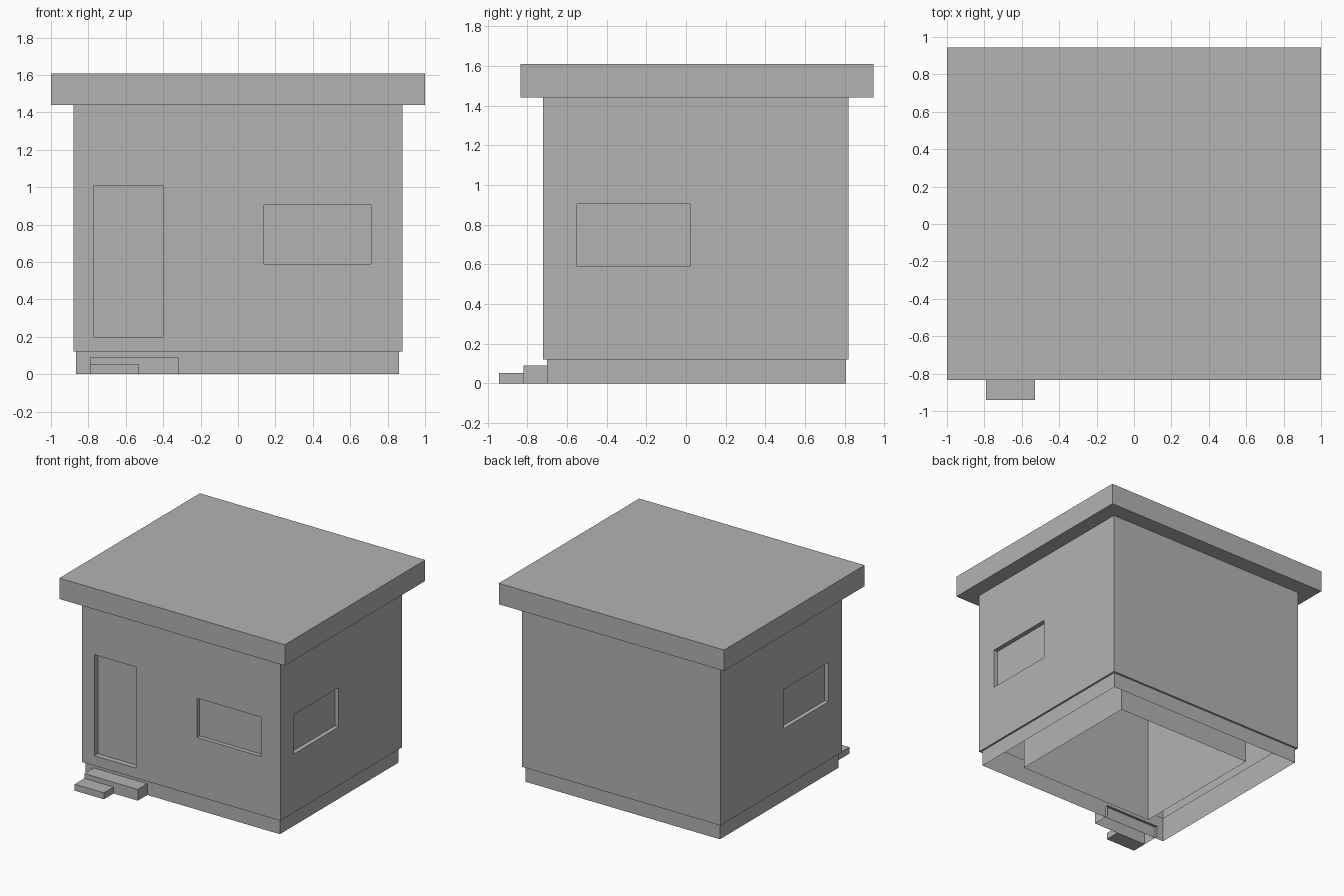
import bpy, bmesh
from mathutils import Vector

default = bpy.data.objects.get("Cube")
if default:
    bpy.data.objects.remove(default, do_unlink=True)

# One plain grey for the whole building
GREY = (0.45, 0.45, 0.45, 1.0)
mat = bpy.data.materials.new("plain_grey")
mat.use_nodes = True
mat.diffuse_color = GREY
bsdf = next(n for n in mat.node_tree.nodes if n.type == 'BSDF_PRINCIPLED')
bsdf.inputs["Base Color"].default_value = GREY


def box_mesh(lo, hi):
    """Box between two corners."""
    lo, hi = Vector(lo), Vector(hi)
    bm = bmesh.new()
    bmesh.ops.create_cube(bm, size=1)
    for v in bm.verts:
        v.co = Vector([(lo[i] + hi[i]) / 2 + v.co[i] * (hi[i] - lo[i]) for i in range(3)])
    bm.normal_update()
    return bm


def side(bm, direction):
    """The outermost faces that look along a direction."""
    d = Vector(direction)
    faces = [f for f in bm.faces if f.normal.dot(d) > 0.99]
    far = max(f.calc_center_median().dot(d) for f in faces)
    return [f for f in faces if f.calc_center_median().dot(d) > far - 0.001]


def open_sides(bm, *directions):
    for d in directions:
        bmesh.ops.delete(bm, geom=side(bm, d), context='FACES_ONLY')


def recess(bm, direction, across, span, height, depth):
    """Cut a rectangle into one side and push it inwards."""
    for axis, limits in ((across, span), (2, height)):
        for value in limits:
            point, normal = Vector(), Vector()
            point[axis], normal[axis] = value, 1
            faces = side(bm, direction)
            edges = {e for f in faces for e in f.edges}
            verts = {v for f in faces for v in f.verts}
            bmesh.ops.bisect_plane(bm, geom=[*faces, *edges, *verts],
                                   plane_co=point, plane_no=normal)
            bm.normal_update()
    inside = []
    for f in side(bm, direction):
        c = f.calc_center_bounds()
        if span[0] < c[across] < span[1] and height[0] < c.z < height[1]:
            inside.append(f)
    panel = bmesh.ops.extrude_discrete_faces(bm, faces=inside)["faces"]
    bmesh.ops.translate(bm, verts=list({v for f in panel for v in f.verts}),
                        vec=Vector(direction) * -depth)
    bm.normal_update()


def finish(name, bm):
    mesh = bpy.data.meshes.new(name)
    bm.to_mesh(mesh)
    bm.free()
    mesh.materials.append(mat)
    obj = bpy.data.objects.new(name, mesh)
    bpy.context.collection.objects.link(obj)


FRONT, BACK, LEFT, RIGHT = (0, -1, 0), (0, 1, 0), (1, 0, 0), (-1, 0, 0)
UP, DOWN = (0, 0, 1), (0, 0, -1)

# Outer walls with a recessed door and three recessed windows
walls = box_mesh((-0.88, -0.72, 0.12), (0.88, 0.82, 1.44))
window_height = (0.59, 0.905)
recess(walls, FRONT, 0, (-0.77, -0.4), (0.2, 1.01), 0.045)
recess(walls, FRONT, 0, (0.14, 0.71), window_height, 0.035)
for direction in (LEFT, RIGHT):
    recess(walls, direction, 1, (-0.55, 0.02), window_height, 0.035)

# Narrow lip under the walls, open in the middle
floor = side(walls, DOWN)
bmesh.ops.inset_region(walls, faces=floor, thickness=0.015, use_even_offset=True)
bmesh.ops.delete(walls, geom=floor, context='FACES_ONLY')
finish("walls", walls)

# Foundation skirt, open above and below
foundation = box_mesh((-0.865, -0.7, 0), (0.862, 0.805, 0.195))
open_sides(foundation, UP, DOWN)
finish("foundation", foundation)

# Inner room shell, open below
room = box_mesh((-0.58, -0.53, 0), (0.61, 0.585, 1.4))
open_sides(room, DOWN)
finish("inner_room", room)

# Flat overhanging roof
finish("roof", box_mesh((-1, -0.835, 1.44), (1, 0.945, 1.608)))

# Two front steps
upper = box_mesh((-0.79, -0.82, 0), (-0.315, -0.68, 0.09))
open_sides(upper, BACK, DOWN)
finish("upper_step", upper)
finish("lower_step", box_mesh((-0.79, -0.942, 0), (-0.53, -0.82, 0.052)))
